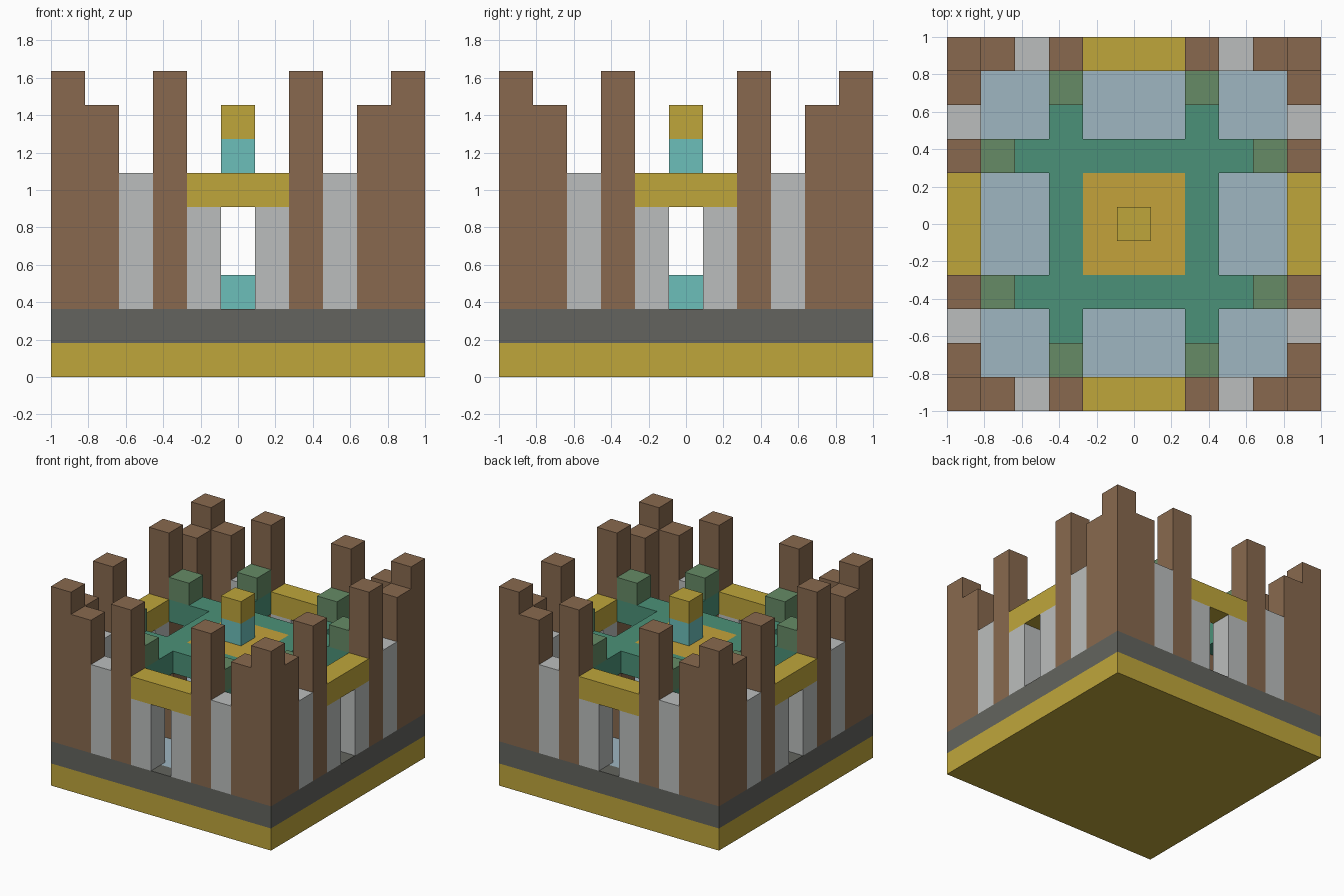
import bpy, bmesh

U = 2 / 11          # size of one block
MID = 5.5           # centre of the block grid

default = bpy.data.objects.get("Cube")
if default:
    bpy.data.objects.remove(default, do_unlink=True)


def material(name, hex_colour):
    srgb = [int(hex_colour[i:i + 2], 16) / 255 for i in (0, 2, 4)]
    rgba = [c / 12.92 if c <= 0.04045 else ((c + 0.055) / 1.055) ** 2.4 for c in srgb] + [1]
    mat = bpy.data.materials.new(name)
    mat.use_nodes = True
    mat.diffuse_color = rgba
    mat.node_tree.nodes["Principled BSDF"].inputs["Base Color"].default_value = rgba
    return mat


brown = material("brown", "88694E")
gold = material("gold", "BFA63B")
amber = material("amber", "C4A23B")
dark_grey = material("dark grey", "63645E")
light_grey = material("light grey", "BBBEBD")
sea_green = material("sea green", "4B9178")
moss_green = material("moss green", "668B66")
pale_blue = material("pale blue", "9FB6C1")
teal = material("teal", "6CBFBA")


def block(name, low, high, mat):
    """Box between two corners given in grid blocks."""
    a = [(low[0] - MID) * U, (low[1] - MID) * U, low[2] * U]
    b = [(high[0] - MID) * U, (high[1] - MID) * U, high[2] * U]
    bm = bmesh.new()
    bmesh.ops.create_cube(bm, size=1)
    for v in bm.verts:
        for k in range(3):
            v.co[k] = a[k] if v.co[k] < 0 else b[k]
    mesh = bpy.data.meshes.new(name)
    bm.to_mesh(mesh)
    bm.free()
    mesh.materials.append(mat)
    obj = bpy.data.objects.new(name, mesh)
    bpy.context.collection.objects.link(obj)
    return obj


def four_sides(name, low, high, mat):
    """The same box repeated by quarter turns about the centre."""
    for side in ("front", "right", "back", "left"):
        block(f"{side}_{name}", low, high, mat)
        low, high = ((11 - high[1], low[0], low[2]), (11 - low[1], high[0], high[2]))


# Base and foundation, with the courtyard floor inset in the top
block("base", (0, 0, 0), (11, 11, 1), gold)
foundation = block("foundation", (0, 0, 1), (11, 11, 2), dark_grey)
foundation.data.materials.append(pale_blue)
bm = bmesh.new()
bm.from_mesh(foundation.data)
bm.normal_update()
top = [f for f in bm.faces if f.normal.z > 0.9]
bmesh.ops.inset_individual(bm, faces=top, thickness=U)
top[0].material_index = 1
bm.to_mesh(foundation.data)
bm.free()

# Outer wall
four_sides("corner_tower", (0, 0, 2), (1, 1, 9), brown)
for label, i in (("a", 0), ("b", 1)):
    mirror = lambda start: start if label == "a" else 10 - start
    for name, start, height, mat in (("corner_step", 1, 8, brown), ("wall_panel", 2, 6, light_grey),
                                     ("wall_post", 3, 9, brown), ("door_jamb", 4, 5, light_grey)):
        x = mirror(start)
        four_sides(f"{name}_{label}", (x, 0, 2), (x + 1, 1, height), mat)
four_sides("door_lintel", (4, 0, 5), (7, 1, 6), gold)

# Raised walkway on pillars
four_sides("inner_pillar", (3, 3, 2), (4, 4, 5), brown)
four_sides("walkway", (3, 3, 5), (7, 4, 6), sea_green)
for label, x, post in (("a", 1, 1), ("b", 8, 9)):
    four_sides(f"walkway_arm_{label}", (x, 3, 5), (x + 2, 4, 6), sea_green)
    four_sides(f"walkway_post_{label}", (post, 3, 6), (post + 1, 4, 7), moss_green)

# Centre
block("centre_pedestal", (5, 5, 2), (6, 6, 3), teal)
block("centre_roof", (4, 4, 5), (7, 7, 6), amber)
block("lantern_body", (5, 5, 6), (6, 6, 7), teal)
block("lantern_cap", (5, 5, 7), (6, 6, 8), gold)
